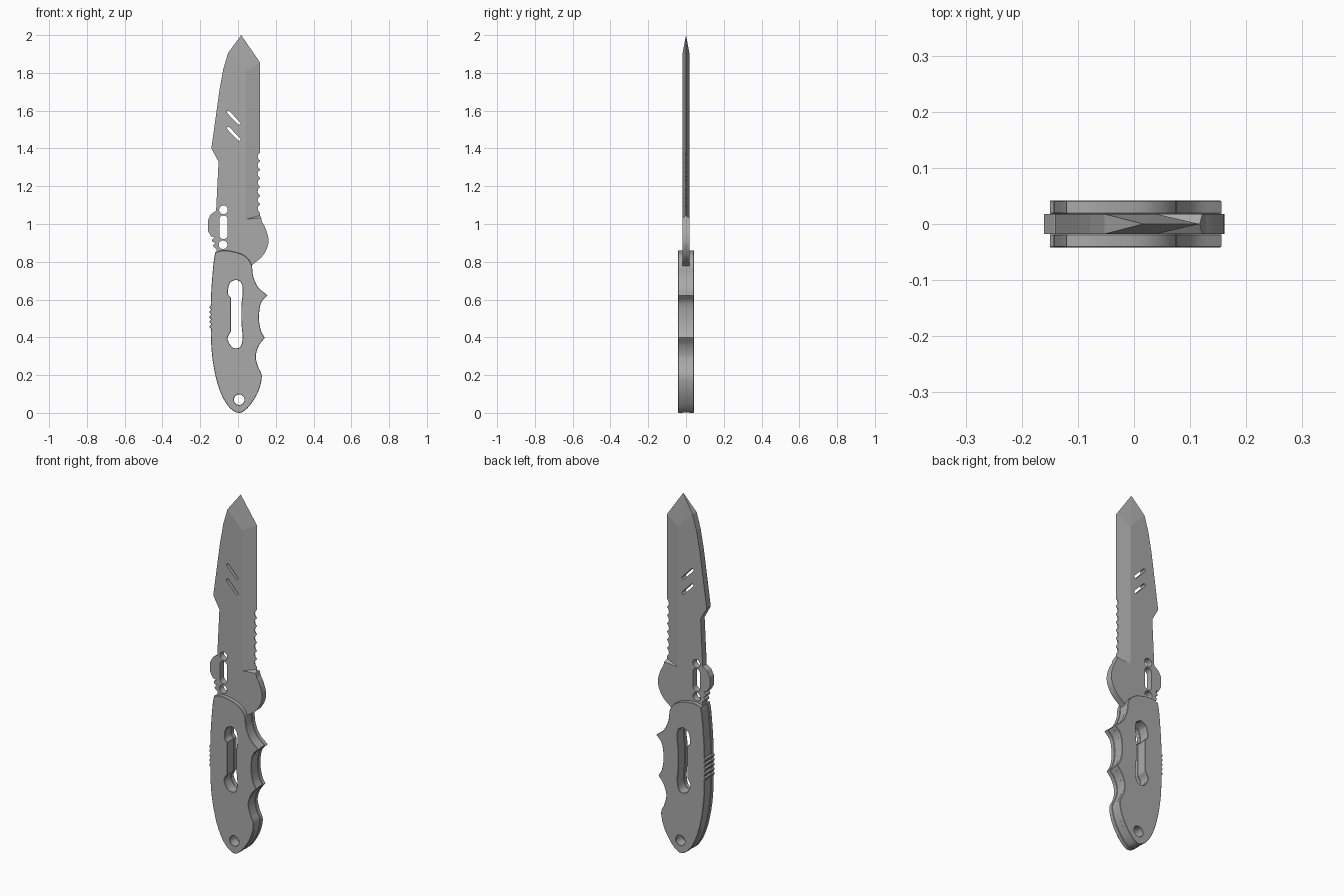
import bpy, bmesh, math
from mathutils import Vector

if "Cube" in bpy.data.objects:
    bpy.data.objects.remove(bpy.data.objects["Cube"])


def smooth_run(pts, n=5):
    """Open Catmull-Rom curve through the points, last point left out."""
    p = [Vector(q) for q in pts]
    p = [2 * p[0] - p[1]] + p + [2 * p[-1] - p[-2]]
    out = []
    for i in range(1, len(p) - 2):
        a, b, c, d = p[i - 1:i + 3]
        for k in range(n):
            t = k / n
            out.append(tuple(0.5 * (2 * b + (c - a) * t + (2 * a - 5 * b + 4 * c - d) * t * t
                                    + (3 * b - a - 3 * c + d) * t ** 3)))
    return out


def capsule(a, b, r, n=10):
    """Rounded slot from a to b; a circle when a equals b."""
    a, b = Vector(a), Vector(b)
    d = b - a
    ang = math.atan2(d.y, d.x) if d.length > 0 else 0
    pts = []
    for c, start in ((b, ang - math.pi / 2), (a, ang + math.pi / 2)):
        for k in range(n):
            t = start + math.pi * (k + 0.5) / n
            pts.append((c.x + r * math.cos(t), c.y + r * math.sin(t)))
    return pts


def plate(name, loops, y0, y1, chamfer=0.0, inset=0.0):
    """Flat plate in the xz plane; later loops are holes or islands."""
    cu = bpy.data.curves.new(name, 'CURVE')
    cu.dimensions, cu.fill_mode = '2D', 'BOTH'
    cu.extrude = (y1 - y0) / 2 - chamfer
    cu.bevel_depth, cu.bevel_resolution, cu.offset = chamfer, 0, -chamfer - inset
    for loop in loops:
        s = cu.splines.new('POLY')
        s.points.add(len(loop) - 1)
        for p, (x, z) in zip(s.points, loop):
            p.co = (x, z, 0, 1)
        s.use_cyclic_u = True
    ob = bpy.data.objects.new(name, cu)
    bpy.context.collection.objects.link(ob)
    ob.location.y = (y0 + y1) / 2
    ob.rotation_euler.x = math.pi / 2
    select(ob)
    bpy.ops.object.convert(target='MESH')
    ob = bpy.context.object
    bm = bmesh.new()
    bm.from_mesh(ob.data)
    bmesh.ops.remove_doubles(bm, verts=bm.verts, dist=1e-5)
    bmesh.ops.recalc_face_normals(bm, faces=bm.faces)
    bm.to_mesh(ob.data)
    bm.free()
    return ob


def select(ob):
    bpy.ops.object.select_all(action='DESELECT')
    ob.select_set(True)
    bpy.context.view_layer.objects.active = ob


# Handle outline: crown, three finger grooves, butt, back with thumb ridges
handle = []
for run in (
    [(-.12, .85), (-.08, .86), (-.03, .855), (.03, .835), (.07, .79), (.08, .725), (.107, .665), (.156, .622)],
    [(.156, .622), (.121, .58), (.111, .50), (.122, .435), (.142, .398)],
    [(.142, .398), (.110, .355), (.094, .30), (.106, .245), (.126, .195), (.110, .12), (.072, .052),
     (.037, .014), (.005, 0), (-.033, .017), (-.070, .062), (-.104, .14), (-.128, .24), (-.140, .335), (-.145, .44)],
):
    handle += smooth_run(run)
for k in range(5):
    z = .445 + k * .026
    handle += [(-.143, z), (-.150, z + .007), (-.150, z + .015), (-.143, z + .022)]
handle += smooth_run([(-.144, .58), (-.140, .67), (-.129, .80), (-.12, .85)])

# Handle openings: keyhole window and lanyard hole
window = smooth_run([(-.010, .706), (.018, .688), (.025, .64), (.018, .57), (.018, .48), (.024, .40),
                     (.014, .352), (-.010, .342), (-.034, .35), (-.054, .385), (-.052, .407), (-.038, .43)], 3)
window += smooth_run([(-.038, .43), (-.038, .61)], 1)
window += smooth_run([(-.038, .61), (-.054, .635), (-.043, .688), (-.010, .706)], 3)
lanyard = capsule((.006, .07), (.006, .07), .028)

# Two scales with a fine chamfer around a slightly recessed liner
parts = [handle, window, lanyard]
plate("handle_scale_front", parts, -.042, -.0175, .002)
plate("handle_scale_back", parts, .0175, .042, .002)
plate("handle_liner", parts, -.019, .019, inset=.003)

# Blade outlines: spine, guard and ricasso, then the cutting edge
H, EDGE, RIDGE = .018, .117, .039
A, TIP, E1 = (-.053, 1.905), (.017, 2.0), (EDGE, 1.855)
R0, R1, E0 = (RIDGE, 1.025), (RIDGE, 1.81), (EDGE, 1.045)
spine = [A, (-.078, 1.82), (-.098, 1.71), (-.141, 1.4), (-.103, 1.33), (-.116, 1.07), (-.143, 1.052),
         (-.16, 1.02), (-.16, .965), (-.143, .935), (-.125, .93), (-.138, .917), (-.136, .907), (-.121, .9),
         (-.132, .888), (-.13, .878), (-.115, .87), (-.115, .76), (.05, .76)]
ricasso = smooth_run([(.077, .785), (.128, .828), (.157, .88), (.16, .93), (.142, .985), (.124, 1.015)], 4)
ricasso.append((.122, 1.032))
edge = [E0]
for k in range(7):
    z = 1.06 + k * .046
    edge += [(EDGE, z), (.108, z + .008), (.104, z + .02), (.107, z + .033), (EDGE, z + .042)]
edge.append(E1)

bm = bmesh.new()
cache = {}


def vert(p, side, sharp):
    """Blade vertex; the bevel thins to zero at the cutting edge."""
    y = H * min(1, max(0, (EDGE - p[0]) / (EDGE - RIDGE))) if sharp else H
    y = 0 if p == TIP else y * side
    key = (round(p[0], 5), round(p[1], 5), round(y, 5))
    if key not in cache:
        cache[key] = bm.verts.new((p[0], y, p[1]))
    return cache[key]


def face(vs):
    vs = list(dict.fromkeys(vs))
    if len(vs) > 2:
        bm.faces.new(vs)


flat = [(p, False) for p in spine + ricasso]
ground = [(p, True) for p in edge]
r0, r1, tip = (R0, False), (R1, False), (TIP, True)
for s in (-1, 1):
    for poly in (flat + [r0, r1], [r0] + ground + [r1], [flat[0], r1, tip], [r1, ground[-1], tip],
                 [r0, flat[-1], ground[0]]):
        face([vert(p, s, k) for p, k in poly])
rim = flat + ground + [tip]
for (p, a), (q, b) in zip(rim, rim[1:] + rim[:1]):
    face([vert(p, -1, a), vert(q, -1, b), vert(q, 1, b), vert(p, 1, a)])
bmesh.ops.recalc_face_normals(bm, faces=bm.faces)
me = bpy.data.meshes.new("blade")
bm.to_mesh(me)
bm.free()
blade = bpy.data.objects.new("blade", me)
bpy.context.collection.objects.link(blade)

# Blade openings: two slanted slits, two pin holes and a long slot
holes = [capsule((-.051, 1.592), (.005, 1.533), .008, 6), capsule((-.051, 1.507), (.005, 1.448), .008, 6),
         capsule((-.077, 1.075), (-.077, 1.075), .023), capsule((-.077, .942), (-.077, 1.024), .022),
         capsule((-.079, .89), (-.079, .89), .023)]
cutter = plate("blade_cutter", holes, -.1, .1)
cutter.hide_render = True
mod = blade.modifiers.new("openings", 'BOOLEAN')
mod.object, mod.operation, mod.solver = cutter, 'DIFFERENCE', 'EXACT'
select(blade)
bpy.ops.object.modifier_apply(modifier=mod.name)
bpy.data.objects.remove(cutter)

# Dark grey finish; smooth handle rims, flat blade facets
grey = bpy.data.materials.new("dark_grey")
grey.diffuse_color = (.4, .4, .4, 1)
grey.use_nodes = True
grey.node_tree.nodes["Principled BSDF"].inputs["Base Color"].default_value = grey.diffuse_color
for ob in list(bpy.context.scene.objects):
    ob.data.materials.clear()
    ob.data.materials.append(grey)
    select(ob)
    if ob == blade:
        bpy.ops.object.shade_flat()
    else:
        bpy.ops.object.shade_smooth_by_angle(angle=math.radians(25))
